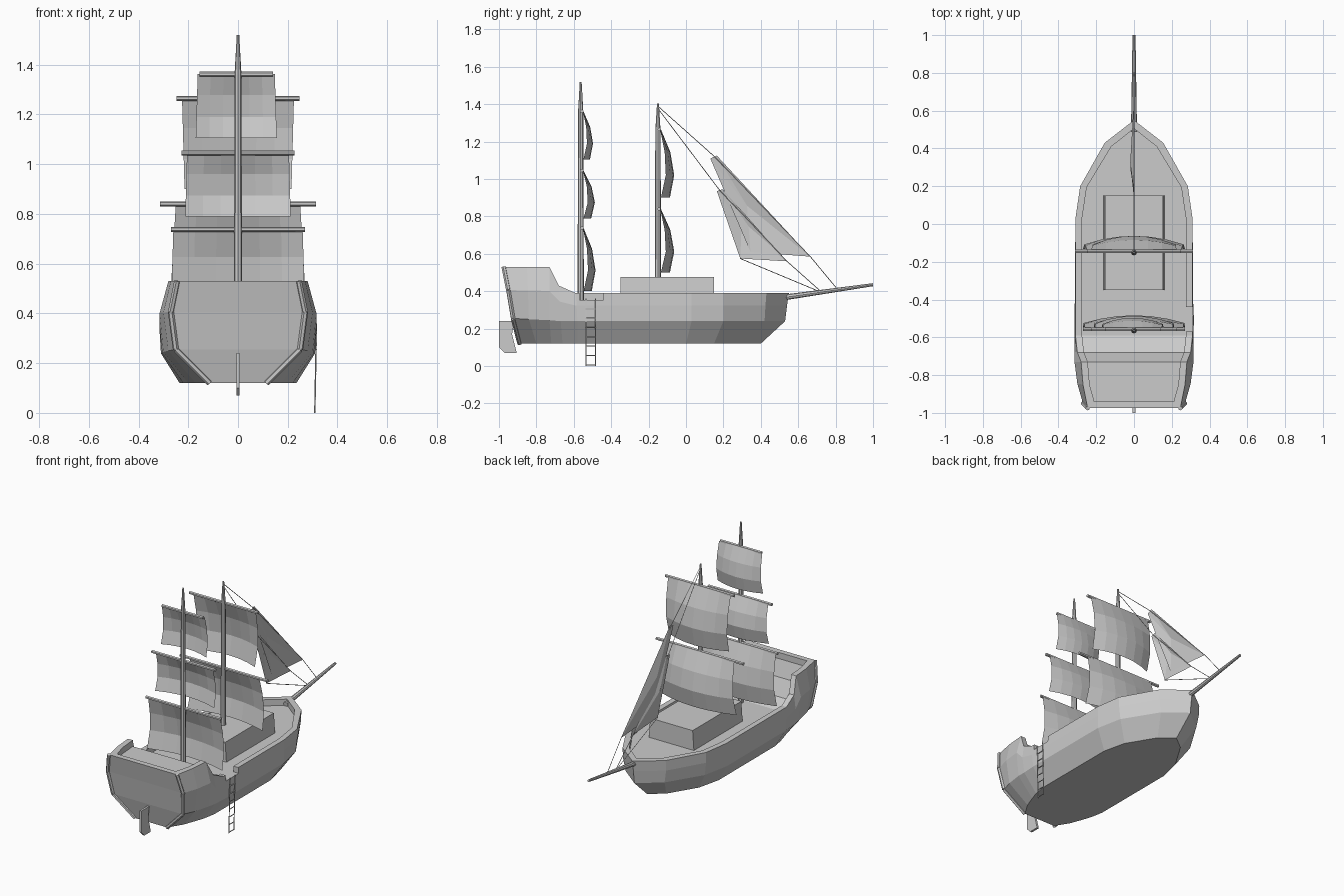
import bpy, bmesh
from mathutils import Vector, Matrix

if "Cube" in bpy.data.objects:
    bpy.data.objects.remove(bpy.data.objects["Cube"])


def finish(name, bm):
    bmesh.ops.remove_doubles(bm, verts=bm.verts, dist=0.0005)
    bmesh.ops.dissolve_degenerate(bm, edges=bm.edges, dist=0.0005)
    bmesh.ops.recalc_face_normals(bm, faces=bm.faces)
    me = bpy.data.meshes.new(name)
    bm.to_mesh(me)
    bm.free()
    ob = bpy.data.objects.new(name, me)
    bpy.context.collection.objects.link(ob)
    return ob


def rods(name, segs, sides=6):
    """Each segment: start, end, start radius, end radius."""
    bm = bmesh.new()
    for p, q, r1, r2 in segs:
        p, q = Vector(p), Vector(q)
        m = Matrix.Translation((p + q) / 2) @ (q - p).to_track_quat('Z', 'Y').to_matrix().to_4x4()
        bmesh.ops.create_cone(bm, cap_ends=True, segments=sides, radius1=r1, radius2=r2,
                              depth=(q - p).length, matrix=m)
    return finish(name, bm)


def box(name, size, loc, taper=1.0):
    bm = bmesh.new()
    bmesh.ops.create_cube(bm, size=1, matrix=Matrix.Translation(loc) @ Matrix.Diagonal((*size, 1)))
    for v in bm.verts:
        if v.co.z > loc[2]:
            v.co.x *= taper
    return finish(name, bm)


def grid_faces(bm, pts):
    vs = [[bm.verts.new(p) for p in row] for row in pts]
    for a, b in zip(vs, vs[1:]):
        for i in range(len(a) - 1):
            bm.faces.new((a[i], a[i + 1], b[i + 1], b[i]))


# Hull stations, stern to bow: bottom x,y | chine x,y,z | wale x | rail x,y,z
stations = [
    (.115, -.89, .25, -.925, .255, .27, .245, -.975, .53),
    (.17, -.80, .28, -.84, .25, .30, .27, -.85, .53),
    (.20, -.72, .30, -.73, .245, .315, .28, -.73, .53),
    (.22, -.66, .305, -.67, .24, .315, .30, -.68, .43),
    (.235, -.58, .31, -.58, .24, .315, .31, -.59, .39),
    (.235, .00, .31, .03, .24, .31, .31, .03, .39),
    (.20, .15, .275, .20, .24, .285, .285, .20, .39),
    (.09, .33, .14, .42, .24, .155, .155, .43, .39),
    (0, .40, 0, .53, .24, 0, 0, .55, .39)]
inner_shift = [.035, 0, 0, 0, 0, 0, -.005, -.02, -.045]
sections = []
for (xb, yb, xc, yc, zc, xw, xr, yr, zr), dy in zip(stations, inner_shift):
    xi = max(xr - .035, 0)
    sections.append([(0, yb, .12), (xb, yb, .12), (xc, yc, zc),
                     (xw, (yc + yr) / 2, zc + (zr - zc) * .55), (xr, yr, zr),
                     (xi, yr + dy, zr), (xi, yr + dy, zr - .04), (0, yr + dy, zr - .04)])
sections.insert(0, [(0, y, z) for x, y, z in sections[0]])
bm = bmesh.new()
for s in (1, -1):
    grid_faces(bm, [[(s * x, y, z) for x, y, z in sec] for sec in sections])
hull = finish("hull", bm)

# Boarding gap in the right rail
cutter = box("gap_cutter", (.2, .13, .1), (.34, -.505, .403))
cutter.hide_render = True
cutter.display_type = 'WIRE'
mod = hull.modifiers.new("gap", 'BOOLEAN')
mod.operation = 'DIFFERENCE'
mod.object = cutter

# Raised trim along both transom edges
edge = [sections[1][i] for i in (1, 2, 3, 4)]
rods("transom_trim", [((s * a[0], a[1], a[2]), (s * b[0], b[1], b[2]), .012, .012)
                      for s in (1, -1) for a, b in zip(edge, edge[1:])])

# Deckhouse
box("deckhouse", (.325, .50, .14), (0, -.10, .407), taper=.94)

# Rudder blade
bm = bmesh.new()
side = [(-1, .24), (-.92, .24), (-.93, .17), (-.905, .07), (-.97, .07), (-1, .10)]
face = bm.faces.new([bm.verts.new((-.007, y, z)) for y, z in side])
ext = bmesh.ops.extrude_face_region(bm, geom=[face])
for v in ext["geom"]:
    if isinstance(v, bmesh.types.BMVert):
        v.co.x = .007
finish("rudder", bm)

# Masts and bowsprit
AFT, FORE = -.563, -.15
rods("aft_mast", [((0, AFT, .34), (0, AFT, 1.36), .017, .014),
                  ((0, AFT, 1.36), (0, AFT, 1.52), .014, .005)], 8)
rods("fore_mast", [((0, FORE, .46), (0, FORE, 1.26), .017, .014),
                   ((0, FORE, 1.26), (0, FORE, 1.405), .014, .005)], 8)
rods("bowsprit", [((0, .49, .362), (0, 1, .435), .016, .008)], 8)


# Square sails with their yards
def square_sail(name, ym, top, bottom, yard, half_top, half_bottom, depth, cx=0):
    rods(name + "_yard", [((cx - yard, ym + .006, top), (cx + yard, ym + .006, top), .01, .01)])
    rows = []
    for v, edge_y, arch in ((0, 0, .004), (.33, .024, .03), (.67, .03, .045), (1, .004, .048)):
        half = half_top + (half_bottom - half_top) * v
        rows.append([(cx + u / 3 * half,
                      ym + .012 + depth * (edge_y + arch * (1 - (u / 3) ** 2)),
                      top + (bottom - top) * v) for u in range(-3, 4)])
    bm = bmesh.new()
    grid_faces(bm, rows)
    finish(name, bm)


square_sail("aft_top_sail", AFT, 1.362, 1.105, .147, .155, .163, .72, -.007)
square_sail("aft_middle_sail", AFT, 1.045, .79, .228, .205, .212, .85)
square_sail("aft_lower_sail", AFT, .738, .40, .27, .26, .27, .9)
square_sail("fore_upper_sail", FORE, 1.265, .90, .247, .225, .215, 1)
square_sail("fore_lower_sail", FORE, .84, .50, .313, .25, .27, 1)


# Triangular headsails, bellied slightly sideways
def headsail(name, corners):
    bm = bmesh.new()
    ring = [bm.verts.new((0, y, z)) for y, z in corners]
    mid = sum((v.co for v in ring), Vector()) / len(ring)
    centre = bm.verts.new(mid + Vector((-.02, 0, 0)))
    for a, b in zip(ring, ring[1:] + ring[:1]):
        bm.faces.new((a, b, centre))
    finish(name, bm)


headsail("outer_headsail", [(.13, 1.11), (.165, 1.125), (.665, .585), (.345, .61)])
headsail("inner_headsail", [(.165, .935), (.195, .945), (.54, .56), (.29, .575)])

# Stays and sheets
ropes = [(-.145, 1.385, .15, 1.122), (.15, 1.122, .665, .585), (.665, .585, .81, .41),
         (-.145, 1.37, .18, .94), (.18, .94, .54, .56), (.54, .56, .72, .40),
         (.29, .575, .71, .40)]
rods("rigging", [((0, a, b), (0, c, d), .002, .002) for a, b, c, d in ropes], 4)

# Boarding ladder
rails = [((.309, y, 0), (.316, y, .36), .003, .003) for y in (-.535, -.483)]
rungs = [((.31 + i * .001, -.537, .006 + i * .05), (.31 + i * .001, -.481, .006 + i * .05), .003, .003)
         for i in range(7)]
rods("ladder", rails + rungs, 5)
